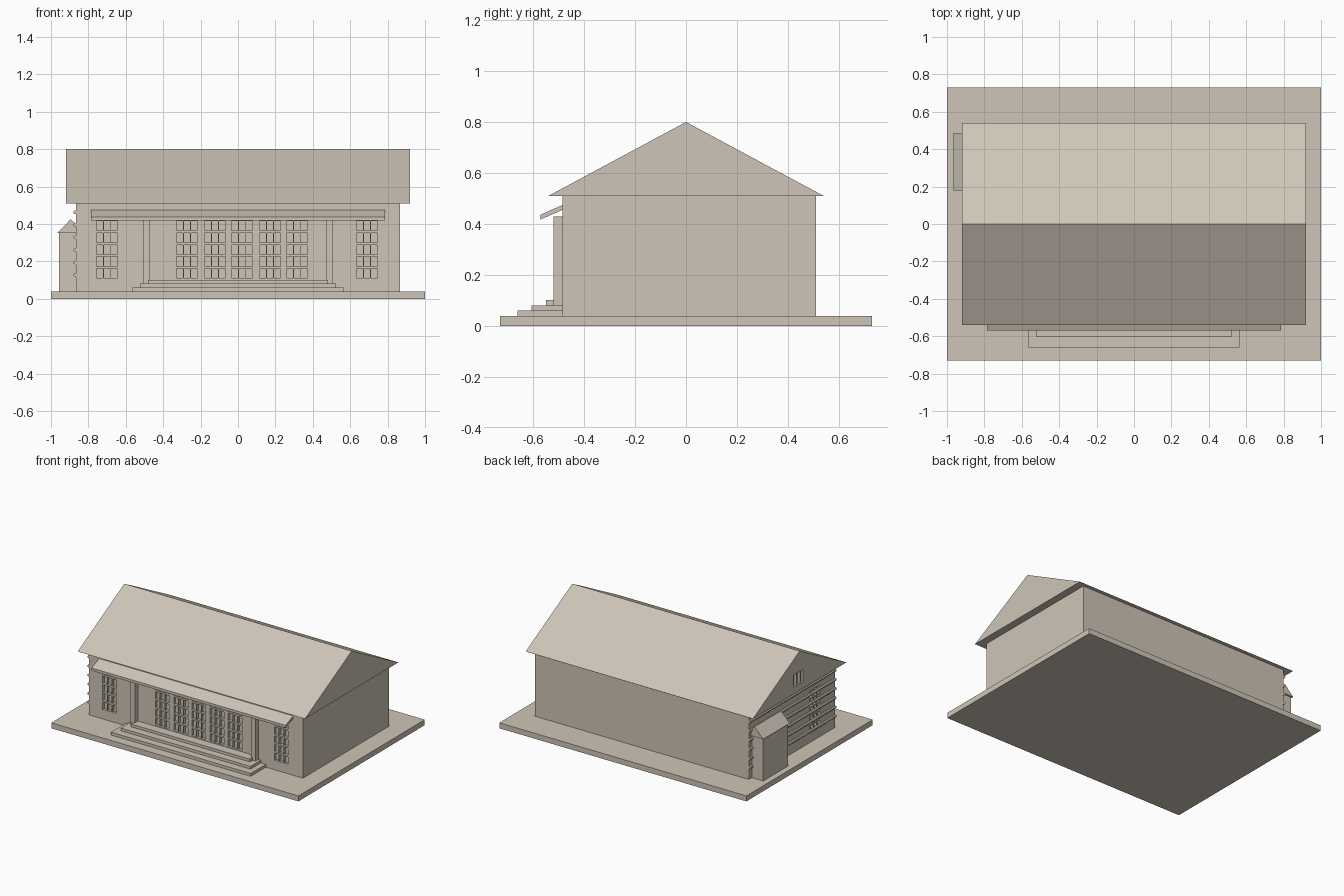
import bpy, bmesh
from mathutils import Vector

if "Cube" in bpy.data.objects:
    bpy.data.objects.remove(bpy.data.objects["Cube"])

stone = bpy.data.materials.new("warm_beige")
stone.diffuse_color = (0.62, 0.56, 0.475, 1)
stone.use_nodes = True
stone.node_tree.nodes["Principled BSDF"].inputs["Base Color"].default_value = stone.diffuse_color


def finish(name, bm):
    bmesh.ops.recalc_face_normals(bm, faces=bm.faces)
    mesh = bpy.data.meshes.new(name)
    bm.to_mesh(mesh)
    bm.free()
    mesh.materials.append(stone)
    ob = bpy.data.objects.new(name, mesh)
    bpy.context.collection.objects.link(ob)
    return ob


def add_box(bm, lo, hi):
    lo, hi = Vector(lo), Vector(hi)
    size, mid = hi - lo, (lo + hi) / 2
    for v in bmesh.ops.create_cube(bm, size=1)["verts"]:
        v.co = Vector(a * b for a, b in zip(v.co, size)) + mid


def box(name, lo, hi):
    bm = bmesh.new()
    add_box(bm, lo, hi)
    return finish(name, bm)


def prism(name, points, to_3d, a, b):
    """Extrude a 2D profile from a to b."""
    bm = bmesh.new()
    ends = [[bm.verts.new(to_3d(u, v, t)) for u, v in points] for t in (a, b)]
    n = len(points)
    for ring in ends:
        bm.faces.new(ring)
    for i in range(n):
        j = (i + 1) % n
        bm.faces.new((ends[0][i], ends[0][j], ends[1][j], ends[1][i]))
    return finish(name, bm)


def along_x(y, z, t):
    return (t, y, z)


def along_y(x, z, t):
    return (x, t, z)


def pane_spans(centre):
    """Three narrow panes side by side."""
    return [(centre + k * 0.039 - 0.017, centre + k * 0.039 + 0.017) for k in (-1, 0, 1)]


def carve(target, bm):
    """Sink the boxes in bm into the target."""
    cutter = finish("pane_cutter", bm)
    cutter.hide_render = True
    mod = target.modifiers.new("panes", "BOOLEAN")
    mod.operation = "DIFFERENCE"
    mod.solver = "EXACT"
    mod.object = cutter
    bpy.context.view_layer.objects.active = target
    bpy.ops.object.modifier_apply(modifier=mod.name)
    bpy.data.objects.remove(cutter)


# Ground slab, walls and gabled roof
box("base_slab", (-1, -0.73, 0), (1, 0.73, 0.04))
walls = box("walls", (-0.865, -0.485, 0.04), (0.865, 0.51, 0.51))
roof = prism("roof", [(-0.54, 0.51), (0.54, 0.51), (0, 0.80)], along_x, -0.92, 0.92)

# Recessed window panes on the front and left walls
DEPTH = 0.02
bm = bmesh.new()
for row in range(5):
    z0 = 0.11 + row * 0.0635
    z1 = z0 + 0.052
    for cx in (-0.70, -0.273, -0.123, 0.022, 0.171, 0.316, 0.69):
        for a, b in pane_spans(cx):
            add_box(bm, (a, -0.6, z0), (b, -0.485 + DEPTH, z1))
    for a, b in pane_spans(-0.255):
        add_box(bm, (-0.95, a, z0), (-0.865 + DEPTH, b, z1))
carve(walls, bm)

# Tall gable panes on the left end
bm = bmesh.new()
for a, b in pane_spans(0.015):
    add_box(bm, (-1, a, 0.56), (-0.92 + DEPTH, b, 0.65))
carve(roof, bm)

# Entrance steps
for i, (half, front) in enumerate([(0.565, -0.66), (0.525, -0.605), (0.48, -0.55)]):
    z = 0.04 + i * 0.02
    box(f"step_{i + 1}", (-half, front, z), (half, -0.485, z + 0.021))

# Pilasters at either side of the steps
for name, x in (("left", -0.4875), ("right", 0.4875)):
    box(f"pilaster_{name}", (x - 0.0175, -0.52, 0.04), (x + 0.0175, -0.485, 0.43))

# Sloping canopy over the entrance
prism("canopy", [(-0.485, 0.455), (-0.57, 0.418), (-0.57, 0.437), (-0.485, 0.474)],
      along_x, -0.785, 0.785)

# Horizontal rails on the left wall
for i in range(6):
    z = 0.127 + i * 0.067
    profile = [(-0.864, z - 0.010), (-0.874, z - 0.009), (-0.880, z - 0.003),
               (-0.880, z + 0.003), (-0.874, z + 0.009), (-0.864, z + 0.010)]
    prism(f"wall_rail_{i + 1}", profile, along_y, -0.485, 0.51)

# Side entry with its own small gable
box("side_entry", (-0.957, 0.19, 0.04), (-0.864, 0.475, 0.352))
prism("side_entry_roof", [(-0.966, 0.352), (-0.845, 0.352), (-0.845, 0.38), (-0.895, 0.425)],
      along_y, 0.18, 0.487)
